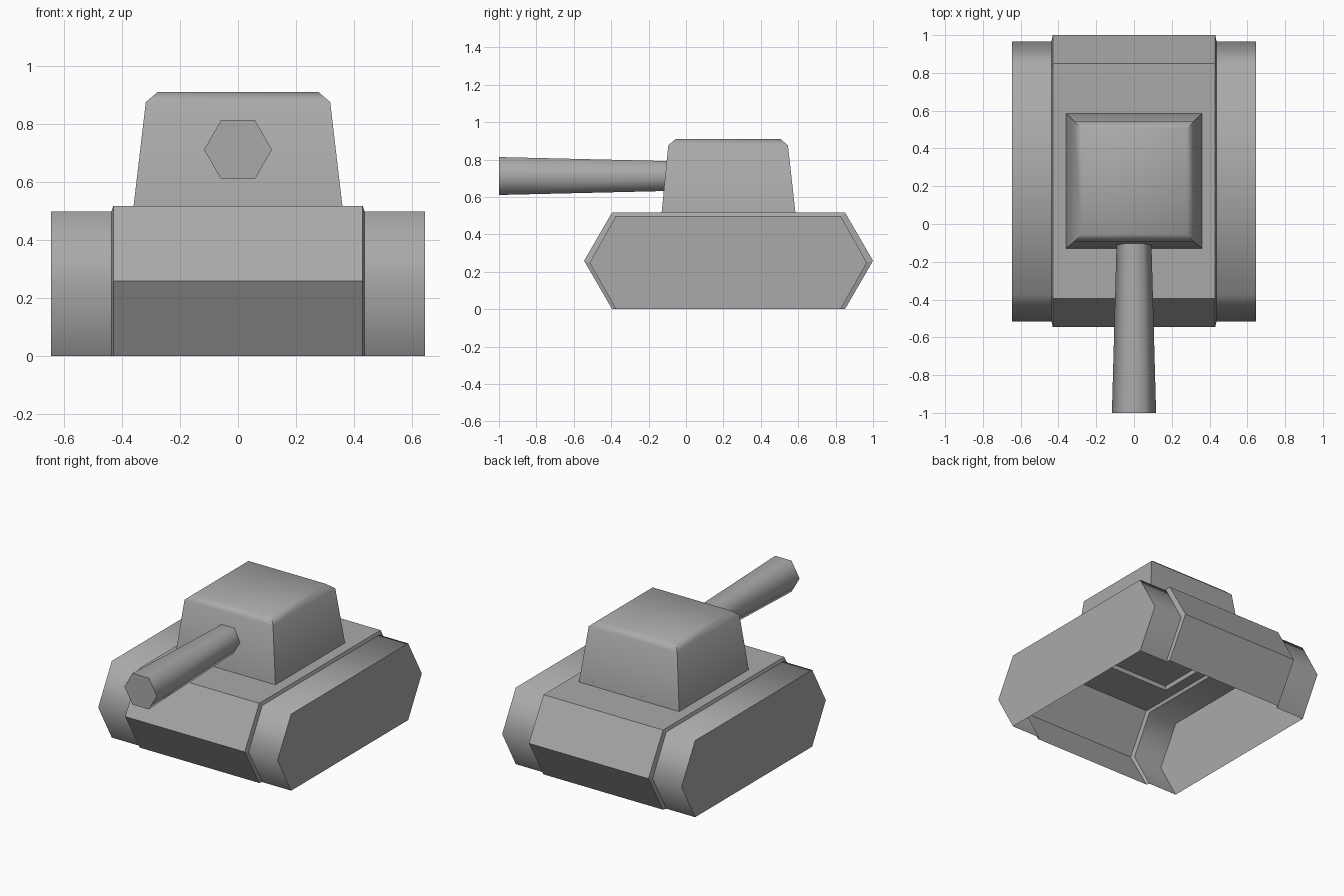
import bpy
import bmesh
from math import radians, pi
from mathutils import Matrix

cube = bpy.data.objects.get("Cube")
if cube:
    bpy.data.objects.remove(cube, do_unlink=True)

grey = bpy.data.materials.new("plain grey")
grey.use_nodes = True
colour = (0.4, 0.4, 0.4, 1)
grey.diffuse_color = colour
grey.node_tree.nodes["Principled BSDF"].inputs["Base Color"].default_value = colour


def finish(name, bm, smooth_angle=None, outward=True):
    """Turn a bmesh into a named object with the shared material."""
    if outward:
        bmesh.ops.recalc_face_normals(bm, faces=bm.faces)
    mesh = bpy.data.meshes.new(name)
    bm.to_mesh(mesh)
    bm.free()
    mesh.materials.append(grey)
    if smooth_angle:
        mesh.shade_smooth()
        mesh.set_sharp_from_angle(angle=radians(smooth_angle))
    obj = bpy.data.objects.new(name, mesh)
    bpy.context.collection.objects.link(obj)
    return obj


def ring(bm, points):
    return [bm.verts.new(p) for p in points]


def bridge(bm, a, b, closed=False, skip=()):
    """Join two matching rows of vertices with quads."""
    n = len(a)
    for i in range(n if closed else n - 1):
        if i not in skip:
            j = (i + 1) % n
            bm.faces.new((a[i], a[j], b[j], b[i]))


def hexagon(tip_front, tip_back, slope, height):
    """Side outline (y, z) from the bottom front over the top to the bottom back."""
    y0, y1 = tip_front + slope, tip_back - slope
    return [(y0, 0), (tip_front, height / 2), (y0, height),
            (y1, height), (tip_back, height / 2), (y1, 0)]


def rectangle(x, y0, y1, z):
    return [(-x, y0, z), (x, y0, z), (x, y1, z), (-x, y1, z)]


hull_side = hexagon(-0.545, 1.0, 0.15, 0.518)
track_side = hexagon(-0.515, 0.967, 0.14, 0.498)
HULL_X, STEP_X, TRACK_X = 0.43, 0.437, 0.645
turret_base = rectangle(0.36, -0.13, 0.585, 0.518)

# Hull shell, open underneath, with stepped edges and a turret opening
bm = bmesh.new()
left = ring(bm, [(HULL_X, y, z) for y, z in hull_side])
right = ring(bm, [(-HULL_X, y, z) for y, z in hull_side])
bridge(bm, left, right, skip=(2,))
deck = [right[2], left[2], left[3], right[3]]
bridge(bm, deck, ring(bm, turret_base), closed=True)
for side, row in ((1, left), (-1, right)):
    bridge(bm, row, ring(bm, [(side * STEP_X, y, z) for y, z in track_side]))
finish("hull", bm)

# Track covers, open underneath and on the inner side
for side, name in ((1, "left_track"), (-1, "right_track")):
    bm = bmesh.new()
    inner = ring(bm, [(side * STEP_X, y, z) for y, z in track_side])
    outer = ring(bm, [(side * TRACK_X, y, z) for y, z in track_side])
    bridge(bm, inner, outer)
    bm.faces.new(outer)
    finish(name, bm, 65)

# Turret with tapered walls and a chamfered top
bm = bmesh.new()
rows = [ring(bm, r) for r in (turret_base,
                              rectangle(0.318, -0.095, 0.545, 0.876),
                              rectangle(0.278, -0.055, 0.505, 0.91))]
for low, high in zip(rows, rows[1:]):
    bridge(bm, low, high, closed=True)
bm.faces.new(rows[-1])
finish("turret", bm, 50)

# Turret floor, seen from inside the hull
bm = bmesh.new()
bm.faces.new(ring(bm, rectangle(0.356, -0.127, 0.582, 0.545))[::-1])
finish("turret_floor", bm, outward=False)

# Six-sided gun barrel, widening towards the muzzle
bm = bmesh.new()
length, back = 0.91, -0.09
bmesh.ops.create_cone(bm, cap_ends=True, segments=6, radius1=0.092,
                      radius2=0.117, depth=length)
if max(abs(v.co.x) for v in bm.verts) < 0.11:
    bmesh.ops.rotate(bm, verts=bm.verts, matrix=Matrix.Rotation(pi / 6, 3, 'Z'))
bmesh.ops.rotate(bm, verts=bm.verts, matrix=Matrix.Rotation(pi / 2, 3, 'X'))
bmesh.ops.translate(bm, verts=bm.verts, vec=(0, back - length / 2, 0.712))
finish("gun_barrel", bm, 65)
